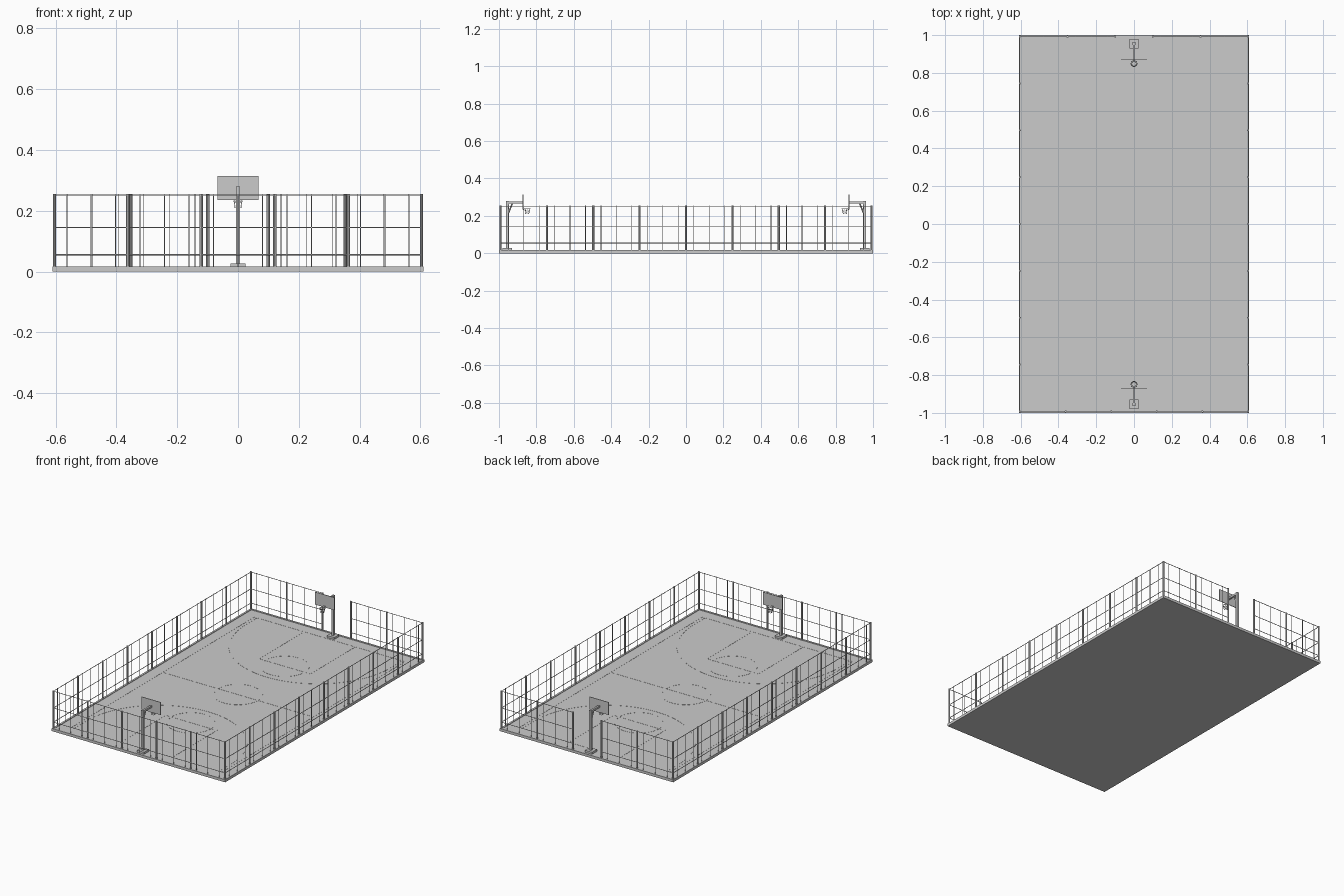
import bpy
from math import pi, cos, sin
from mathutils import Vector

old = bpy.data.objects.get("Cube")
if old:
    bpy.data.objects.remove(old, do_unlink=True)

grey = bpy.data.materials.new("concrete_grey")
grey.use_nodes = True
GREY = (0.6, 0.6, 0.6, 1)
grey.diffuse_color = GREY
grey.node_tree.nodes["Principled BSDF"].inputs["Base Color"].default_value = GREY

FLOOR, TOP = 0.014, 0.255
HX, HY = 0.604, 0.992


def finish(name, smooth=False):
    ob = bpy.context.object
    ob.name = name
    ob.data.materials.append(grey)
    if smooth:
        bpy.ops.object.shade_smooth_by_angle()
    return ob


def box(name, lo, hi):
    lo, hi = Vector(lo), Vector(hi)
    bpy.ops.mesh.primitive_cube_add(size=1, location=(lo + hi) / 2)
    bpy.context.object.scale = hi - lo
    bpy.ops.object.transform_apply(location=False, rotation=False)
    return finish(name)


def rod(name, a, b, r, sides=8):
    a, b = Vector(a), Vector(b)
    bpy.ops.mesh.primitive_cylinder_add(vertices=sides, radius=r, depth=(b - a).length,
                                        location=(a + b) / 2)
    bpy.context.object.rotation_euler = (b - a).to_track_quat("Z", "Y").to_euler()
    return finish(name, True)


def stripe(name, points, width=0.006):
    """Thin painted plate that follows a flat path."""
    z0, z1 = FLOOR - 0.001, FLOOR + 0.0008
    pts = [Vector((x, y, 0)) for x, y in points]
    verts, faces = [], []
    for i, p in enumerate(pts):
        d = (pts[min(i + 1, len(pts) - 1)] - pts[max(i - 1, 0)]).normalized()
        if pts[0] == pts[-1] and i in (0, len(pts) - 1):
            d = (pts[1] - pts[-2]).normalized()
        side = Vector((-d.y, d.x, 0)) * width / 2
        for s, z in ((1, z0), (-1, z0), (-1, z1), (1, z1)):
            verts.append(p + side * s + Vector((0, 0, z)))
        if i:
            k = 4 * i
            faces += [(k - 4 + j, k - 4 + (j + 1) % 4, k + (j + 1) % 4, k + j)
                      for j in range(4)]
    faces += [(3, 2, 1, 0), tuple(len(verts) - 4 + j for j in range(4))]
    me = bpy.data.meshes.new(name)
    me.from_pydata(verts, [], faces)
    me.materials.append(grey)
    bpy.context.collection.objects.link(bpy.data.objects.new(name, me))


def arc(cy, r, start, end, n=48):
    return [(r * cos(start + (end - start) * i / n), cy + r * sin(start + (end - start) * i / n))
            for i in range(n + 1)]


# Ground slab and raised kerb
box("court_slab", (-0.61, -1, 0), (0.61, 1, FLOOR))
for s in (-1, 1):
    box("side_kerb", (s * 0.61, -1, 0), (s * 0.598, 1, 0.017))
    box("end_kerb", (-0.61, s, 0), (0.61, s * 0.988, 0.017))

# Painted court lines
circle = arc(0, 0.14, 0, 2 * pi)
circle[-1] = circle[0]
stripe("centre_circle", circle)
stripe("half_line", [(-0.53, 0), (0.53, 0)])
for s in (-1, 1):
    stripe("side_line", [(s * 0.53, -0.923), (s * 0.53, 0.923)])
    stripe("base_line", [(-0.53, s * 0.92), (0.53, s * 0.92)])
    stripe("free_throw_circle", [(x, y + s * 0.47) for x, y in circle])
    stripe("free_throw_line", [(-0.18, s * 0.47), (0.18, s * 0.47)])
    for x in (-0.18, 0.18):
        stripe("key_line", [(x, s * 0.467), (x, s * 0.92)])
    curve = [(0.51, 0.92)] + arc(0.80, 0.51, 0, -pi) + [(-0.51, 0.92)]
    stripe("three_point_line", [(x, y * s) for x, y in curve])


# Fence runs: posts at section ends, three thin bars per section, three rails
def fence(a, b, sections):
    a, b = Vector(a), Vector(b)
    up = Vector((0, 0, 1))
    for i in range(sections + 1):
        p = a.lerp(b, i / sections)
        rod("fence_post", p + up * FLOOR, p + up * TOP, 0.0055)
    for i in range(sections * 3):
        p = a.lerp(b, (i + 0.5) / (sections * 3))
        rod("fence_bar", p + up * FLOOR, p + up * TOP, 0.0016, 6)
    for z in (0.055, 0.145, 0.252):
        rod("fence_rail", a + up * z, b + up * z, 0.002, 6)


for s in (-1, 1):
    fence((s * HX, -HY, 0), (s * HX, HY, 0), 8)
    fence((s * HX, HY, 0), (s * 0.10, HY, 0), 2)
fence((-HX, -HY, 0), (HX, -HY, 0), 5)

# Basketball stands at both ends
for s in (-1, 1):
    def at(x, y, z):
        return (x, y * s, z)

    box("stand_base", at(-0.025, 0.93, FLOOR), at(0.025, 0.98, 0.027))
    box("stand_post", at(-0.007, 0.947, 0.02), at(0.007, 0.963, 0.28))
    box("stand_arm", at(-0.006, 0.875, 0.266), at(0.006, 0.96, 0.278))
    rod("stand_brace", at(0, 0.955, 0.20), at(0, 0.928, 0.268), 0.004)
    box("backboard", at(-0.068, 0.870, 0.235), at(0.068, 0.874, 0.315))
    box("rim_bracket", at(-0.006, 0.866, 0.232), at(0.006, 0.872, 0.244))
    bpy.ops.mesh.primitive_torus_add(location=at(0, 0.849, 0.237), major_radius=0.016,
                                     minor_radius=0.0018, major_segments=20, minor_segments=6)
    finish("rim", True)
    # Net of crossing cords
    n = 8
    for i in range(n):
        for turn in (-1, 1):
            t, u = 2 * pi * i / n, 2 * pi * (i + turn) / n
            rod("net_cord", at(0.016 * cos(t), 0.849 + 0.016 * sin(t), 0.237),
                at(0.010 * cos(u), 0.849 + 0.010 * sin(u), 0.209), 0.0007, 4)
